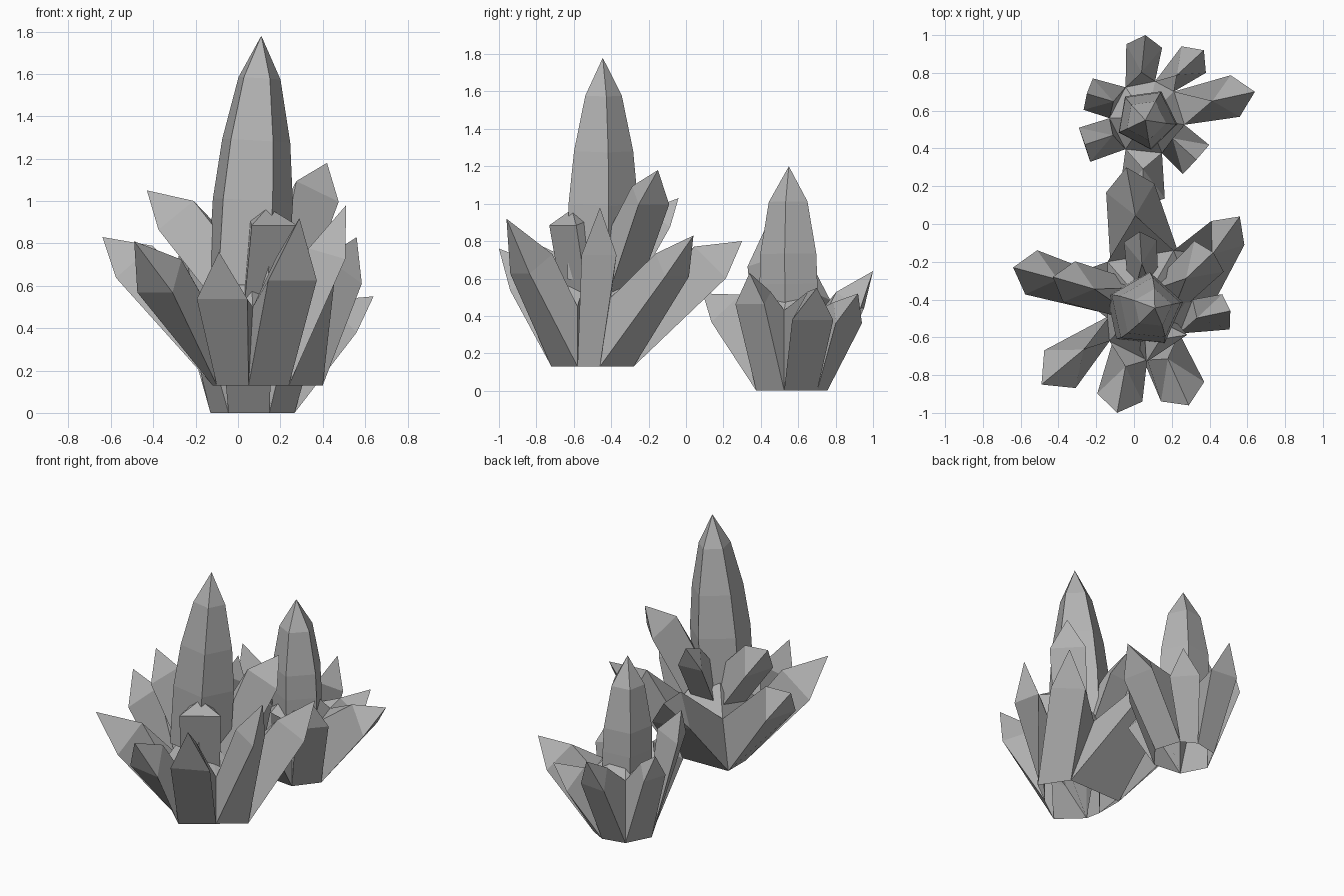
import bpy, bmesh, math
from mathutils import Vector

cube = bpy.data.objects.get("Cube")
if cube:
    bpy.data.objects.remove(cube, do_unlink=True)

STONE = (0.45, 0.45, 0.45, 1)
stone = bpy.data.materials.new("grey crystal")
stone.use_nodes = True
stone.diffuse_color = STONE
stone.node_tree.nodes["Principled BSDF"].inputs["Base Color"].default_value = STONE
UP = Vector((0, 0, 1))


def ring(center, axis, ridge, radius, sides):
    """Polygon of points around an axis, first corner towards the ridge."""
    up = (ridge - axis * ridge.dot(axis)).normalized()
    side = axis.cross(up)
    turns = [2 * math.pi * i / sides for i in range(sides)]
    return [center + (up * math.cos(t) + side * math.sin(t)) * radius for t in turns]


def build(name, faces):
    """Make a flat-shaded object from faces given as lists of points."""
    bm = bmesh.new()
    for points in faces:
        bm.faces.new([bm.verts.new(p) for p in points])
    bmesh.ops.remove_doubles(bm, verts=bm.verts, dist=0.0005)
    bmesh.ops.recalc_face_normals(bm, faces=bm.faces)
    mesh = bpy.data.meshes.new(name)
    bm.to_mesh(mesh)
    bm.free()
    mesh.materials.append(stone)
    obj = bpy.data.objects.new(name, mesh)
    bpy.context.collection.objects.link(obj)


def spire(name, base, tip, profile, degrees):
    """Upright five-sided crystal with rings of (fraction, radius)."""
    base, tip = Vector(base), Vector(tip)
    a = math.radians(degrees)
    ridge = Vector((math.cos(a), math.sin(a), 0))
    axis = (tip - base).normalized()
    rings = [ring(base.lerp(tip, f), axis, ridge, r, 5) for f, r in profile]
    faces = []
    for i in range(5):
        j = (i + 1) % 5
        faces += [(lo[i], lo[j], hi[j], hi[i]) for lo, hi in zip(rings, rings[1:])]
        faces.append((rings[-1][i], rings[-1][j], tip))
    build(name, faces)


def shard_faces(low_a, low_b, high_b, high_a, tip, radius, shoulder):
    """Shard from a four-cornered root to a triangular shoulder and a tip."""
    tip = Vector(tip)
    root = (low_a + low_b + high_b + high_a) / 4
    top, a, b = ring(root.lerp(tip, shoulder), (tip - root).normalized(), UP, radius, 3)
    return [(low_a, low_b, b, a), (low_a, a, top, high_a), (low_b, high_b, top, b),
            (high_a, top, high_b), (a, b, tip), (b, top, tip), (top, a, tip)]


def fan(name, feet, valleys, crown, shards):
    """Ring of shards joined along valleys; feet run counter-clockwise."""
    for i, shard in enumerate(shards):
        j = (i + 1) % len(shards)
        faces = shard_faces(feet[i], feet[j], valleys[j], valleys[i], *shard)
        faces.append((valleys[i], valleys[j], crown))
        build(f"{name}_{i + 1}", faces)


def upper_shard(name, root, tip, radius, shoulder):
    """Shard growing from the crown, above the outer ring."""
    root = Vector(root)
    out = Vector(tip) - root
    out.z = 0
    out.normalize()
    side = UP.cross(out) * radius * 0.8
    back = UP * 0.2 - out * 0.12
    build(name, shard_faces(root - side, root + side, root + side + back,
                            root - side + back, tip, radius, shoulder))


# Large cluster: spire, outer ring of shards and upper shards
spire("large_spire", (0.04, -0.46, 0.6), (0.11, -0.445, 1.78),
      [(0, 0.2), (0.34, 0.2), (0.58, 0.17), (0.83, 0.105)], 12)
large_feet = [(-0.12, -0.29), (-0.12, -0.48), (-0.1, -0.58), (0.05, -0.72),
              (0.24, -0.58), (0.4, -0.46), (0.28, -0.28)]
large_valleys = [(-0.14, -0.2, 0.53), (-0.14, -0.5, 0.5), (-0.13, -0.62, 0.48),
                 (0.07, -0.72, 0.5), (0.24, -0.58, 0.45), (0.31, -0.4, 0.5),
                 (0.21, -0.14, 0.52)]
fan("large_shard", [Vector((x, y, 0.13)) for x, y in large_feet],
    [Vector(v) for v in large_valleys], Vector((0.05, -0.42, 0.85)), [
    ((-0.64, -0.23, 0.83), 0.14, 0.72),
    ((-0.49, -0.85, 0.81), 0.15, 0.62),
    ((-0.09, -1.0, 0.76), 0.14, 0.6),
    ((0.29, -0.96, 0.92), 0.145, 0.58),
    ((0.51, -0.46, 0.98), 0.11, 0.65),
    ((0.56, 0.04, 0.83), 0.125, 0.65),
    ((-0.04, 0.3, 0.8), 0.15, 0.7),
])
for n, upper in enumerate([
    ((-0.02, -0.4, 0.45), (-0.43, -0.28, 1.05), 0.13, 0.72),
    ((0.2, -0.36, 0.45), (0.42, -0.15, 1.18), 0.13, 0.76),
    ((0.05, -0.33, 0.45), (0.03, -0.04, 1.03), 0.1, 0.74),
    ((0.12, -0.58, 0.4), (0.14, -0.61, 0.97), 0.15, 0.85),
], 1):
    upper_shard(f"large_upper_shard_{n}", *upper)

# Small cluster: spire and outer ring of shards
spire("small_spire", (0.07, 0.56, 0.3), (0.06, 0.55, 1.2),
      [(0, 0.16), (0.3, 0.165), (0.48, 0.16), (0.79, 0.11)], -10)
middle = Vector((0.07, 0.56, 0))
spokes = [Vector((math.cos(math.radians(d)), math.sin(math.radians(d)), 0)) * 0.2
          for d in (-10, 45, 78, 125, 180, 235, 293)]
fan("small_shard", [middle + s for s in spokes],
    [middle + s + UP * 0.43 for s in spokes], middle + UP * 0.65, [
    ((0.64, 0.7, 0.55), 0.13, 0.64),
    ((0.37, 0.92, 0.52), 0.11, 0.6),
    ((0.06, 1.0, 0.64), 0.11, 0.6),
    ((-0.25, 0.69, 0.64), 0.1, 0.68),
    ((-0.26, 0.42, 0.86), 0.11, 0.72),
    ((0.04, 0.09, 0.52), 0.14, 0.66),
    ((0.33, 0.34, 0.63), 0.12, 0.65),
])
